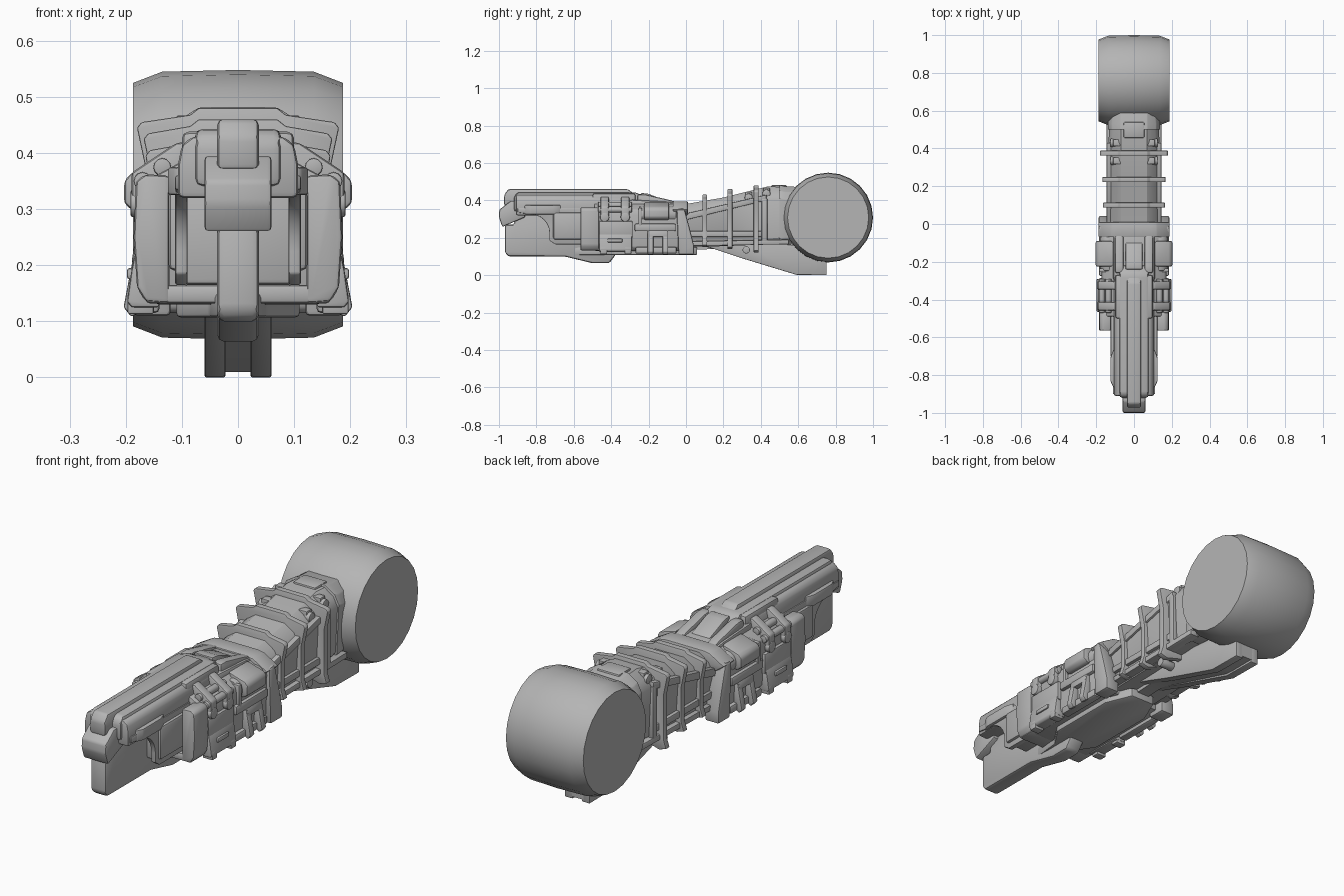
import bpy, bmesh, math
from mathutils import Matrix, Vector

GREY = bpy.data.materials.new("mid_grey")
GREY.diffuse_color = (0.46, 0.46, 0.46, 1)


def finish(name, bm, bevel=0.0, mirror=False, seg=2):
    bmesh.ops.recalc_face_normals(bm, faces=bm.faces[:])
    if bevel:
        edges = [e for e in bm.edges if len(e.link_faces) == 2 and e.calc_face_angle() > 0.35]
        bmesh.ops.bevel(bm, geom=edges, offset=bevel, segments=seg, profile=0.5,
                        affect='EDGES', clamp_overlap=True)
    me = bpy.data.meshes.new(name)
    bm.to_mesh(me)
    bm.free()
    me.materials.append(GREY)
    ob = bpy.data.objects.new(name, me)
    bpy.context.collection.objects.link(ob)
    if mirror:
        ob.modifiers.new("Mirror", 'MIRROR')
    return ob


def loft(name, rings, bevel=0.0, mirror=False):
    """Skin closed rings of 3D points and cap both ends."""
    bm = bmesh.new()
    vs = [[bm.verts.new(p) for p in r] for r in rings]
    n = len(vs[0])
    for a, b in zip(vs, vs[1:]):
        for i in range(n):
            bm.faces.new((a[i], a[(i + 1) % n], b[(i + 1) % n], b[i]))
    bm.faces.new(vs[0])
    bm.faces.new(vs[-1])
    return finish(name, bm, bevel, mirror)


def side(name, yz, x0, x1, bevel=0.0, mirror=False):
    return loft(name, [[(x, y, z) for y, z in yz] for x in (x0, x1)], bevel, mirror)


def sym(half):
    """Complete a half section given as (x, z) with x > 0."""
    return half + [(-x, z) for x, z in reversed(half)]


def front(name, xz, y0, y1, bevel=0.0, mirror=False):
    return loft(name, [[(x, y, z) for x, z in xz] for y in (y0, y1)], bevel, mirror)


def box(name, x, y, z, bevel=0.006, mirror=False):
    return side(name, [(y[0], z[0]), (y[1], z[0]), (y[1], z[1]), (y[0], z[1])],
                x[0], x[1], bevel, mirror)


def cyl(name, axis, c, r, length, sides=16, bevel=0.0, mirror=False):
    bm = bmesh.new()
    rot = Vector((0, 0, 1)).rotation_difference(Vector(axis)).to_matrix().to_4x4()
    bmesh.ops.create_cone(bm, cap_ends=True, segments=sides, radius1=r, radius2=r, depth=length,
                          matrix=Matrix.Translation(c) @ rot)
    if bevel:
        rims = [e for e in bm.edges if any(len(f.verts) > 4 for f in e.link_faces)]
        bmesh.ops.bevel(bm, geom=rims, offset=bevel, segments=2, profile=0.5, affect='EDGES')
    return finish(name, bm, 0, mirror)


X, Y = (1, 0, 0), (0, 1, 0)

# Rear drum: slightly barrelled cylinder lying along x
loft("rear_drum", [[(x, 0.76 + r * math.cos(t), 0.308 + r * math.sin(t))
                    for t in (math.tau * i / 24 for i in range(24))]
                   for x, r in ((-.187, .217), (-.135, .237), (0, .24), (.135, .237), (.187, .217))])


# Neck: tapering trunk rising to the drum
def neck_ring(y, zt, zb, w):
    return [(x, y, z) for x, z in sym([(.07, zt), (w - .02, zt - .03), (w, zt - .07),
                                       (w - .01, zb + .03), (w - .03, zb)])]


loft("neck", [neck_ring(-.03, .375, .15, .135), neck_ring(.2, .415, .155, .135),
              neck_ring(.44, .475, .165, .135), neck_ring(.6, .465, .18, .125)])
loft("neck_saddle", [neck_ring(.5, .482, .165, .138), neck_ring(.53, .474, .168, .138),
                     neck_ring(.6, .472, .172, .13)], .004)
# Neck side rails and window frame
side("neck_upper_rail", [(-.02, .29), (.43, .40), (.43, .43), (-.02, .325)], .12, .145, .004, True)
side("neck_lower_rail", [(-.02, .155), (.55, .165), (.55, .19), (-.02, .18)], .1, .145, .004, True)
box("neck_window_post", (.12, .146), (.405, .435), (.18, .41), .004, True)
box("neck_window_sill", (.12, .142), (.0, .42), (.205, .235), .004, True)

# Three collar fins
for i, (y, zt, zb, w) in enumerate([(.10, .43, .15, .165), (.235, .46, .14, .168), (.375, .48, .12, .18)]):
    front(f"collar_fin_{i + 1}", sym([(.07, zt), (.085, zt - .012), (w - .008, zt - .025), (w, zt - .035),
                                      (w - .018, zt - .12), (w - .018, zb + .05), (w - .005, zb + .01),
                                      (w - .04, zb), (.07, zb + .02)]),
          y - .013, y + .013, .003)
# Bolts on top and side of the neck
for y, z in ((.335, .415), (.43, .437)):
    cyl("neck_bolt", X, (.095, y, z), .022, .06, 12, .004, True)
    box("neck_bolt_clip", (.065, .11), (y - .018, y + .018), (z, z + .03), .004, True)
cyl("lower_bolt", X, (.09, .322, .135), .02, .07, 12, .003, True)
box("neck_top_lug", (-.055, .055), (.455, .54), (.44, .482), .008)

# Lower bracket under neck and drum
side("lower_bracket", [(.02, .17), (.02, .135), (.15, .14), (.3, .095), (.59, .012), (.62, .01), (.752, .01),
                       (.752, .2), (.3, .2)], -.03, .03)
side("bracket_flange", [(.05, .17), (.15, .14), (.3, .09), (.59, .002), (.752, 0),
                        (.752, .12), (.6, .16), (.3, .18)], .022, .06, .004, True)

# Middle body core and underside plate
front("body_core", sym([(.1, .385), (.165, .35), (.172, .32), (.165, .15), (.145, .13)]), -.49, .0, .006)
loft("belly_plate", [[(x, y, z) for x, y in [(.037, -.6), (.05, -.47), (.11, -.38), (.11, -.06), (.06, .06),
                                             (-.06, .06), (-.11, -.06), (-.11, -.38), (-.05, -.47), (-.037, -.6)]]
                     for z in (.107, .15)], .008)
# Rear flange of the body
side("rear_flange", [(-.05, .355), (-.01, .36), (.02, .25), (.042, .16), (.042, .11), (-.04, .11)],
     .12, .187, .008, True)
front("rear_yoke", sym([(.09, .395), (.12, .39), (.19, .35), (.15, .32)]), -.07, .01, .006)

# Front cheek blocks and sill
loft("cheek_block", [[(x, y, z) for x, z in [(.122, .36), (.165, .362), (.182, .35), (.186, .25),
                                             (.18, .16), (.165, .135), (.122, .132)]]
                     for y in (-.565, -.465)], .008, True)
box("front_sill", (-.165, .165), (-.563, -.46), (.132, .165), .008)

# Side clamps: two sloping hooked brackets joined by rods
for y in (-.435, -.325):
    front("clamp_bracket", [(.09, .42), (.11, .418), (.19, .365), (.19, .30), (.15, .29), (.09, .36)],
          y - .022, y + .022, .008, True)
    cyl("clamp_roller", X, (.165, y, .31), .025, .054, 14, .005, True)
for x, z in ((.135, .375), (.17, .35)):
    cyl("clamp_rod", Y, (x, -.38, z), .016, .18, 12, .003, True)
# Side latch
box("latch_panel", (.15, .184), (-.465, -.285), (.2, .29), .008, True)
front("latch_tray", [(.14, .22), (.184, .22), (.19, .19), (.198, .135), (.19, .125), (.14, .125)],
      -.465, -.29, .005, True)
box("latch_handle", (.15, .198), (-.42, -.34), (.175, .195), .005, True)
for y in (-.44, -.31):
    box("latch_tab", (.15, .197), (y - .018, y + .018), (.113, .15), .004, True)

# Side canister and its cap box
cyl("canister", Y, (.135, -.15, .325), .045, .2, 16, .01, True)
front("canister_cap", [(.11, .39), (.19, .365), (.203, .35), (.203, .31), (.185, .295), (.14, .295)],
      -.225, -.09, .008, True)
box("canister_cap_band", (.12, .185), (-.255, -.235), (.26, .36), .005, True)
box("side_rib", (.15, .185), (-.275, -.055), (.235, .275), .008, True)
# Flared foot clip
for y0, y1 in ((-.205, -.175), (-.125, -.095)):
    front("foot_clip_leg", [(.15, .24), (.182, .24), (.204, .125), (.19, .108), (.15, .13)], y0, y1, .004, True)
front("foot_clip_bridge", [(.15, .24), (.184, .24), (.19, .205), (.15, .205)], -.2, -.1, .004, True)
box("side_lower_rib", (.14, .18), (-.27, -.05), (.115, .15), .008, True)

# Top deck, fork and wedge
side("top_deck", [(-.3, .34), (.0, .34), (.0, .378), (-.1, .393), (-.3, .405)], -.11, .11, .012)
side("top_fork", [(-.26, .36), (-.03, .36), (-.03, .385), (-.1, .405), (-.22, .432), (-.26, .432)],
     .055, .1, .01, True)
side("top_wedge", [(-.24, .36), (-.09, .36), (-.1, .395), (-.2, .435), (-.24, .44)], -.045, .045, .006)

# Front upper shell in stacked layers with a central rib
side("top_rib", [(-.972, .37), (-.972, .43), (-.95, .46), (-.31, .46), (-.285, .44), (-.22, .43), (-.22, .37)],
     -.037, .037, .01)
side("shell_mid", [(-.92, .34), (-.92, .42), (-.9, .443), (-.27, .443), (-.22, .42), (-.22, .34)],
     -.077, .077, .014)
front("shell_roof", sym([(.08, .43), (.1, .415), (.107, .38), (.107, .32)]), -.91, -.29, .01)
box("shell_rear_collar", (-.1, .1), (-.5, -.27), (.36, .438), .012)
# Nose block
side("nose", [(-1, .31), (-.982, .258), (-.86, .31), (-.86, .395), (-.94, .395), (-.998, .35)],
     -.06, .06, .008)
# Side walls of the shell with the arched opening
arch = [(-.83 + .1 * math.sin(t), .225 + .1 * math.cos(t)) for t in (math.pi / 2 * i / 6 for i in range(7))]
wall = [(-.9, .36), (-.9, .335)] + arch + [(-.73, .185), (-.7, .165), (-.46, .165), (-.46, .36)]
side("shell_wall", wall, .09, .112, .004, True)
box("shell_cheek", (.1, .124), (-.71, -.48), (.19, .335), .012, True)
loft("cheek_bulge", [[(x, y, z) for x, y in [(.09, -.87), (.112, -.86), (.125, -.83), (.125, -.71), (.112, -.67),
                                             (.09, -.67)]] for z in (.325, .375)], .006, True)
box("shell_floor", (-.1, .1), (-.68, -.46), (.165, .34), .01)
# Keel blade
side("keel", [(-.968, .27), (-.968, .12), (-.95, .1), (-.65, .1), (-.5, .064), (-.41, .064), (-.375, .11),
              (-.375, .3), (-.5, .4), (-.9, .4), (-.92, .27)], -.037, .037, .012)

# Smooth rounded surfaces, keep hard edges
bpy.ops.object.select_all(action='SELECT')
bpy.context.view_layer.objects.active = bpy.data.objects["rear_drum"]
bpy.ops.object.shade_smooth_by_angle(angle=math.radians(30))
